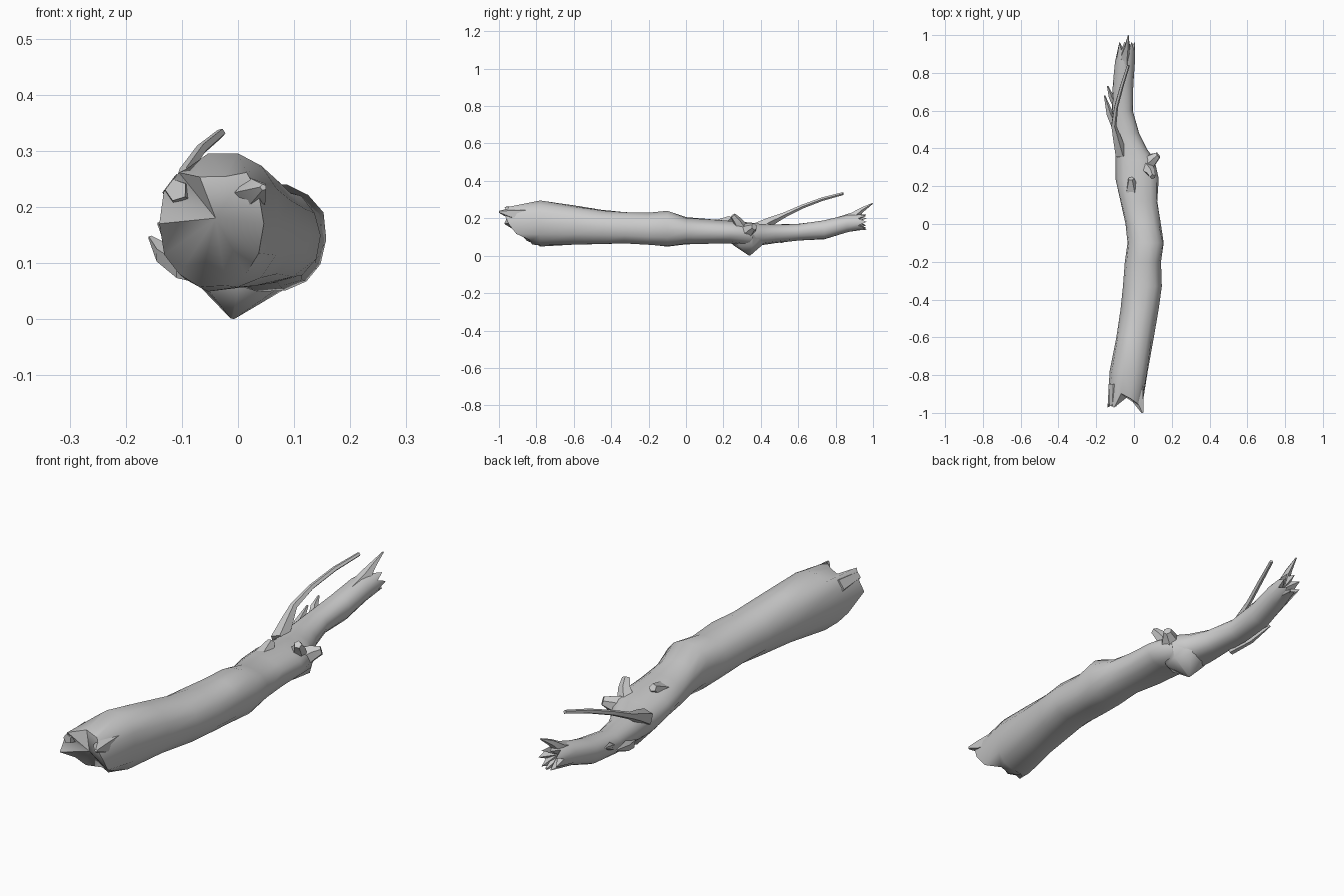
import bpy, bmesh, math, random
from mathutils import Vector

random.seed(4)


def skin(name, rings, cap_points=(None, None), angle=50):
    """Join equal-length rings of points into a closed smooth skin."""
    bm = bmesh.new()
    vs = [[bm.verts.new(p) for p in r] for r in rings]
    n = len(vs[0])
    for a, b in zip(vs, vs[1:]):
        for i in range(n):
            j = (i + 1) % n
            bm.faces.new((a[i], a[j], b[j], b[i]))
    for ring, cap in ((vs[0], cap_points[0]), (vs[-1], cap_points[1])):
        if cap is None:
            bm.faces.new(ring)
        else:
            c = bm.verts.new(cap)
            for i in range(n):
                bm.faces.new((ring[i], ring[(i + 1) % n], c))
    bmesh.ops.recalc_face_normals(bm, faces=bm.faces)
    me = bpy.data.meshes.new(name)
    bm.to_mesh(me)
    bm.free()
    ob = bpy.data.objects.new(name, me)
    bpy.context.collection.objects.link(ob)
    bpy.ops.object.select_all(action='DESELECT')
    ob.select_set(True)
    bpy.context.view_layer.objects.active = ob
    bpy.ops.object.shade_smooth_by_angle(angle=math.radians(angle))
    return ob


def branch(name, pts, radii, sides=5):
    """Tapered tube along a path, for twigs, stubs and splinters."""
    pts = [Vector(p) for p in pts]
    rings = []
    for i, p in enumerate(pts):
        d = (pts[min(i + 1, len(pts) - 1)] - pts[max(i - 1, 0)]).normalized()
        u = d.cross(Vector((1, 0, 0.3))).normalized()
        v = d.cross(u)
        rings.append([p + radii[i] * (u * math.cos(t) + v * math.sin(t))
                      for t in (2 * math.pi * k / sides for k in range(sides))])
    return skin(name, rings)


# Trunk: y, x min, x max, z min, z max
sections = [
    (-0.96, -0.138, 0.048, 0.055, 0.285),
    (-0.78, -0.128, 0.075, 0.05, 0.295),
    (-0.60, -0.095, 0.105, 0.06, 0.268),
    (-0.45, -0.070, 0.130, 0.06, 0.245),
    (-0.33, -0.058, 0.148, 0.062, 0.236),
    (-0.20, -0.045, 0.145, 0.055, 0.232),
    (-0.10, -0.037, 0.158, 0.045, 0.240),
    (0.00, -0.048, 0.140, 0.06, 0.205),
    (0.12, -0.072, 0.125, 0.062, 0.196),
    (0.24, -0.095, 0.128, 0.065, 0.188),
    (0.34, -0.095, 0.105, 0.05, 0.178),
    (0.40, -0.098, 0.065, 0.055, 0.170),
    (0.48, -0.110, 0.025, 0.068, 0.168),
    (0.60, -0.118, -0.008, 0.08, 0.170),
    (0.74, -0.112, -0.004, 0.088, 0.190),
    (0.86, -0.100, 0.004, 0.125, 0.218),
    (0.94, -0.082, 0.004, 0.14, 0.222),
]
N = 14
rings = []
for k, (y, x0, x1, z0, z1) in enumerate(sections):
    ring = []
    for i in range(N):
        a = 2 * math.pi * i / N
        c, s = math.cos(a), math.sin(a)
        w = 1 + random.uniform(-0.04, 0.04)
        x = (x0 + x1) / 2 + (x1 - x0) / 2 * w * math.copysign(abs(c) ** 0.9, c)
        z = (z0 + z1) / 2 + (z1 - z0) / 2 * w * math.copysign(abs(s) ** 0.9, s)
        yy = y
        if k == 0:                      # broken, undercut butt end
            yy += 1.5 * max(0, 0.16 - z) + (0.012, -0.012)[i % 2]
            if i in (3, 4):             # notch in the upper rim
                yy += 0.05
                z -= 0.025
        if k == len(sections) - 1:      # jagged thin end
            yy += (0.025, -0.02)[i % 2]
        ring.append((x, yy, z))
    rings.append(ring)
skin("trunk", rings, ((-0.04, -0.92, 0.18), (-0.04, 0.90, 0.18)), 60)

# Splinters on both broken ends
branch("butt_splinter_right", [(0.015, -0.85, 0.22), (0.025, -0.94, 0.225), (0.045, -0.998, 0.235)],
       [0.04, 0.03, 0.006])
branch("butt_splinter_left", [(-0.10, -0.85, 0.225), (-0.11, -0.965, 0.23)], [0.035, 0.02])
branch("tip_splinter", [(-0.05, 0.82, 0.18), (-0.045, 0.90, 0.21), (-0.037, 0.94, 0.245), (-0.03, 0.998, 0.28)],
       [0.03, 0.026, 0.014, 0.003])
branch("tip_splinter_low", [(-0.03, 0.85, 0.165), (-0.03, 0.96, 0.142)], [0.03, 0.006])

# Long thin twig
branch("twig", [(-0.07, 0.37, 0.14), (-0.09, 0.45, 0.182), (-0.108, 0.52, 0.215), (-0.095, 0.62, 0.262),
                (-0.065, 0.73, 0.303), (-0.03, 0.84, 0.332)],
       [0.035, 0.025, 0.015, 0.011, 0.01, 0.008])

# Wide pointed knot underneath
branch("bottom_knot", [(0.005, 0.335, 0.12), (0.0, 0.335, 0.062), (-0.01, 0.34, 0.001)],
       [0.095, 0.085, 0.004], 7)

# Broken stubs on the right, top and left
branch("right_stub", [(0.06, 0.31, 0.12), (0.10, 0.345, 0.145), (0.128, 0.365, 0.155)], [0.05, 0.032, 0.018], 6)
branch("upper_stub", [(0.06, 0.30, 0.14), (0.09, 0.275, 0.185), (0.10, 0.25, 0.215)], [0.04, 0.025, 0.016])
branch("top_stub", [(-0.01, 0.18, 0.16), (-0.015, 0.24, 0.20)], [0.04, 0.016])
for name, base, mid, tip, r in [
    ("left_splinter_a", (-0.09, 0.50, 0.09), (-0.130, 0.585, 0.115), (-0.156, 0.68, 0.145), 0.026),
    ("left_splinter_b", (-0.09, 0.62, 0.12), (-0.122, 0.675, 0.15), (-0.14, 0.73, 0.17), 0.02),
]:
    branch(name, [base, mid, tip], [r, r * 0.75, 0.004])
